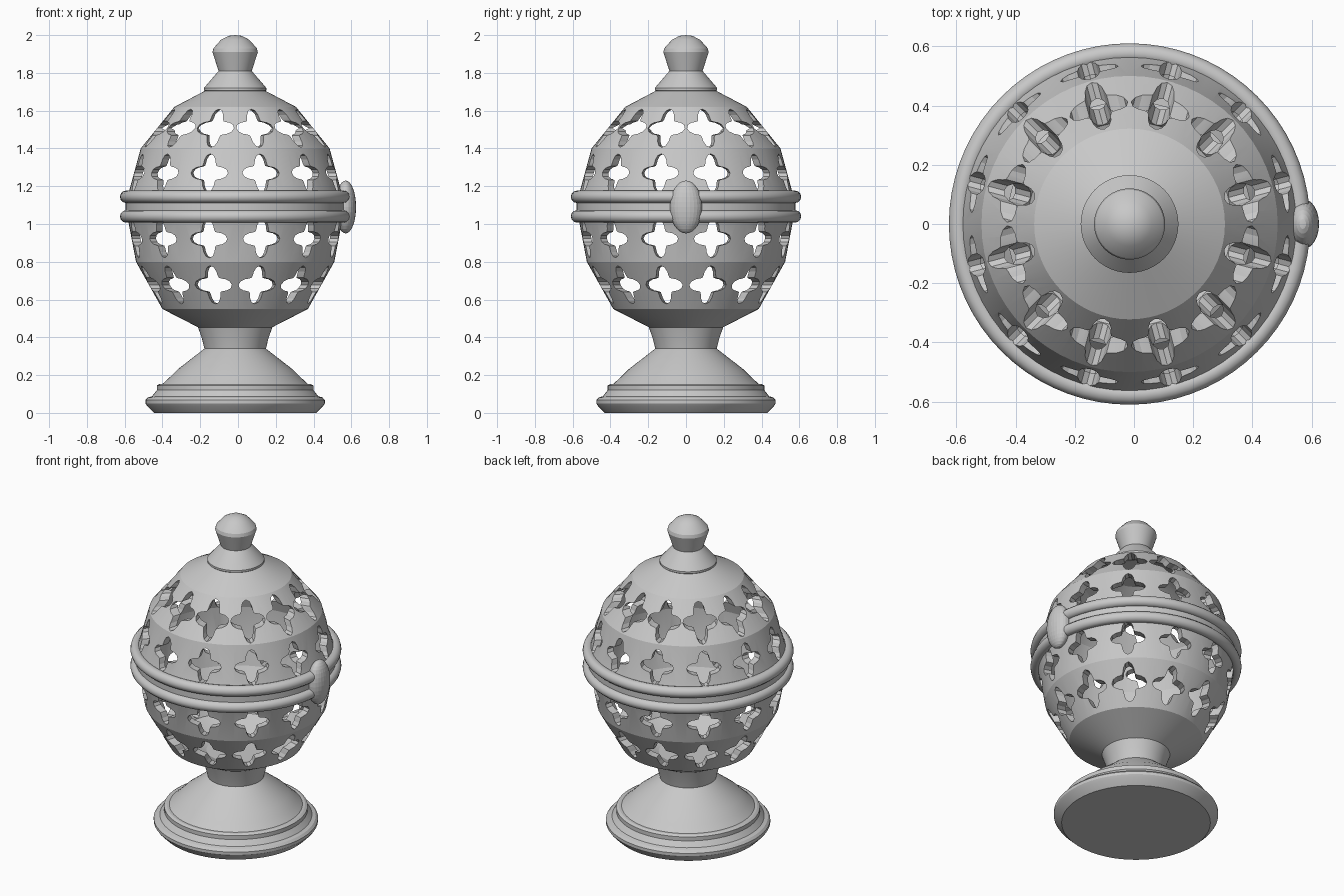
import bpy
import bmesh
from math import pi, cos, sin, radians
from mathutils import Matrix, Vector

if "Cube" in bpy.data.objects:
    bpy.data.objects.remove(bpy.data.objects["Cube"], do_unlink=True)

AXIS_X = -0.015
MID_Z = 1.09

metal = bpy.data.materials.new("plain grey metal")
metal.use_nodes = True
GREY = (0.58, 0.58, 0.58, 1)
metal.diffuse_color = GREY
metal.node_tree.nodes["Principled BSDF"].inputs["Base Color"].default_value = GREY


def make_object(name, bm):
    bmesh.ops.recalc_face_normals(bm, faces=bm.faces)
    mesh = bpy.data.meshes.new(name)
    bm.to_mesh(mesh)
    bm.free()
    mesh.materials.append(metal)
    obj = bpy.data.objects.new(name, mesh)
    obj.location.x = AXIS_X
    bpy.context.collection.objects.link(obj)
    return obj


def smooth(obj, degrees):
    bpy.ops.object.select_all(action="DESELECT")
    obj.select_set(True)
    bpy.context.view_layer.objects.active = obj
    bpy.ops.object.shade_smooth_by_angle(angle=radians(degrees))


def lathe(name, profile, steps=64, closed=False):
    """Turn a (radius, height) profile around the z axis."""
    bm = bmesh.new()
    verts = [bm.verts.new((r, 0, z)) for r, z in profile]
    edges = [bm.edges.new(pair) for pair in zip(verts, verts[1:])]
    if closed:
        edges.append(bm.edges.new((verts[-1], verts[0])))
    bmesh.ops.spin(bm, geom=verts + edges, cent=(0, 0, 0), axis=(0, 0, 1),
                   angle=2 * pi, steps=steps, use_merge=True)
    bmesh.ops.remove_doubles(bm, verts=bm.verts, dist=0.0001)
    return make_object(name, bm)


def cut(obj, cutter):
    cutter.hide_render = True
    mod = obj.modifiers.new("cut", "BOOLEAN")
    mod.operation = "DIFFERENCE"
    mod.solver = "EXACT"
    mod.object = cutter
    bpy.ops.object.select_all(action="DESELECT")
    obj.select_set(True)
    bpy.context.view_layer.objects.active = obj
    bpy.ops.object.modifier_apply(modifier=mod.name)
    bpy.data.objects.remove(cutter, do_unlink=True)


def quatrefoil_cutters(name, first_angle):
    """Radial four-lobed bars for every second hole of each row."""
    bm = bmesh.new()
    count = 32
    for z in (1.507, 1.27, 0.922, 0.678):
        for k in range(6):
            turn = Matrix.Rotation(radians(first_angle + 60 * k), 3, "Z")
            outline = []
            for i in range(count):
                a = 2 * pi * i / count
                r = 0.077 + 0.024 * cos(4 * a)
                outline.append((r * cos(a), z + r * sin(a)))
            inner, outer = [[bm.verts.new(turn @ Vector((d, y, h))) for y, h in outline]
                            for d in (0.22, 0.75)]
            bm.faces.new(inner)
            bm.faces.new(outer)
            for i in range(count):
                j = (i + 1) % count
                bm.faces.new((inner[i], inner[j], outer[j], outer[i]))
    return make_object(name, bm)


# Pierced hollow body
body = lathe("pierced_body", [
    (0, 0.45), (0.19, 0.45), (0.385, 0.55), (0.525, 0.8), (0.565, 1.01),
    (0.58, 1.05), (0.58, 1.13), (0.56, 1.18), (0.5, 1.4), (0.322, 1.62),
    (0.16, 1.705), (0, 1.705)])
cut(body, lathe("cavity", [
    (0, 0.5), (0.17, 0.5), (0.345, 0.575), (0.48, 0.815), (0.52, 1.01),
    (0.52, 1.17), (0.455, 1.385), (0.295, 1.585), (0.15, 1.66), (0, 1.66)]))
cut(body, quatrefoil_cutters("even_holes", 15))
cut(body, quatrefoil_cutters("odd_holes", 45))
smooth(body, 15)

# Stepped foot and stem
foot = lathe("foot_and_stem", [
    (0, 0), (0.43, 0), (0.465, 0.035), (0.475, 0.05), (0.475, 0.068),
    (0.462, 0.082), (0.44, 0.088), (0.415, 0.12), (0.415, 0.145), (0.4, 0.153),
    (0.385, 0.153), (0.345, 0.19), (0.305, 0.23), (0.163, 0.34), (0.175, 0.39),
    (0.197, 0.455), (0, 0.455)])
smooth(foot, 25)

# Lid collar and knob
finial = lathe("finial", [
    (0, 1.695), (0.15, 1.695), (0.165, 1.708), (0.165, 1.72), (0.15, 1.738),
    (0.088, 1.81), (0.12, 1.91), (0.115, 1.93), (0.075, 1.975), (0.035, 1.996),
    (0, 2.0)], steps=48)
smooth(finial, 25)

# Pair of rounded bands around the middle
for label, z in (("lower", 1.04), ("upper", 1.144)):
    section = [(0.577 + 0.033 * cos(2 * pi * i / 12), z + 0.033 * sin(2 * pi * i / 12))
               for i in range(12)]
    smooth(lathe(label + "_band", section, steps=72, closed=True), 35)

# Oval clasp on the left side
bpy.ops.mesh.primitive_uv_sphere_add(segments=24, ring_count=16, radius=1,
                                     location=(0.57, 0, MID_Z))
clasp = bpy.context.object
clasp.name = "clasp"
clasp.scale = (0.055, 0.085, 0.14)
clasp.data.materials.append(metal)
smooth(clasp, 10)
